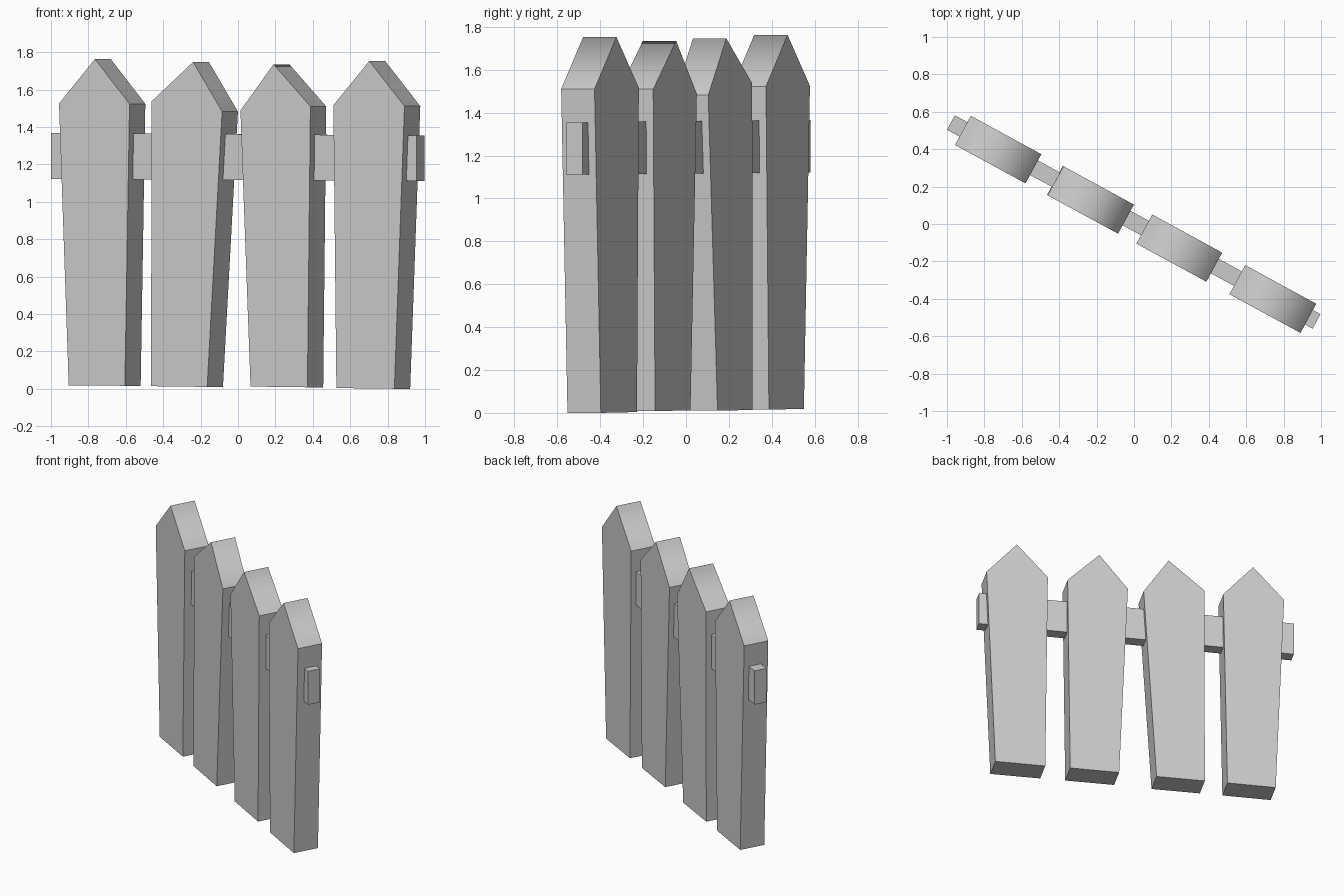
import bpy, bmesh
from mathutils import Vector

if "Cube" in bpy.data.objects:
    bpy.data.objects.remove(bpy.data.objects["Cube"])

SLOPE = -0.544                        # fence line in plan: y = SLOPE * x + offset
NORMAL = Vector((-SLOPE, 1, 0)).normalized()


def slab(name, outline, offset, thickness, ridge=None):
    """Extrude an (x, z) outline lying on the fence line towards the back."""
    bm = bmesh.new()
    front = [bm.verts.new((x, SLOPE * x + offset, z)) for x, z in outline]
    back = [bm.verts.new(v.co + NORMAL * thickness) for v in front]
    n = len(front)
    bm.faces.new(front)
    bm.faces.new(back[::-1])
    for i in range(n):
        j = (i + 1) % n
        bm.faces.new((front[j], front[i], back[i], back[j]))
    bmesh.ops.recalc_face_normals(bm, faces=bm.faces)
    # soft shading over the ridge only, every other edge stays crisp
    for f in bm.faces:
        f.smooth = ridge is not None
    for e in bm.edges:
        e.smooth = ridge is not None and set(e.verts) == {front[ridge], back[ridge]}
    mesh = bpy.data.meshes.new(name)
    bm.to_mesh(mesh)
    bm.free()
    obj = bpy.data.objects.new(name, mesh)
    bpy.context.collection.objects.link(obj)
    return obj


# Pickets: bottom left, bottom right, right shoulder, peak, left shoulder
pickets = [
    [(-0.905, 0.018), (-0.605, 0.016), (-0.58, 1.523), (-0.765, 1.763), (-0.957, 1.525)],
    [(-0.465, 0.014), (-0.165, 0.010), (-0.085, 1.482), (-0.24, 1.747), (-0.462, 1.537)],
    [(0.067, 0.012), (0.371, 0.008), (0.387, 1.51), (0.19, 1.735), (0.013, 1.488)],
    [(0.526, 0.004), (0.836, 0.0), (0.89, 1.511), (0.702, 1.753), (0.51, 1.516)],
]
for i, outline in enumerate(pickets, 1):
    slab(f"picket_{i}", outline, -0.098, 0.177, ridge=3)

# Rail running through all pickets
slab("rail", [(-1.0, 1.122), (0.955, 1.112), (0.955, 1.355), (-1.0, 1.367)], -0.04, 0.088)
